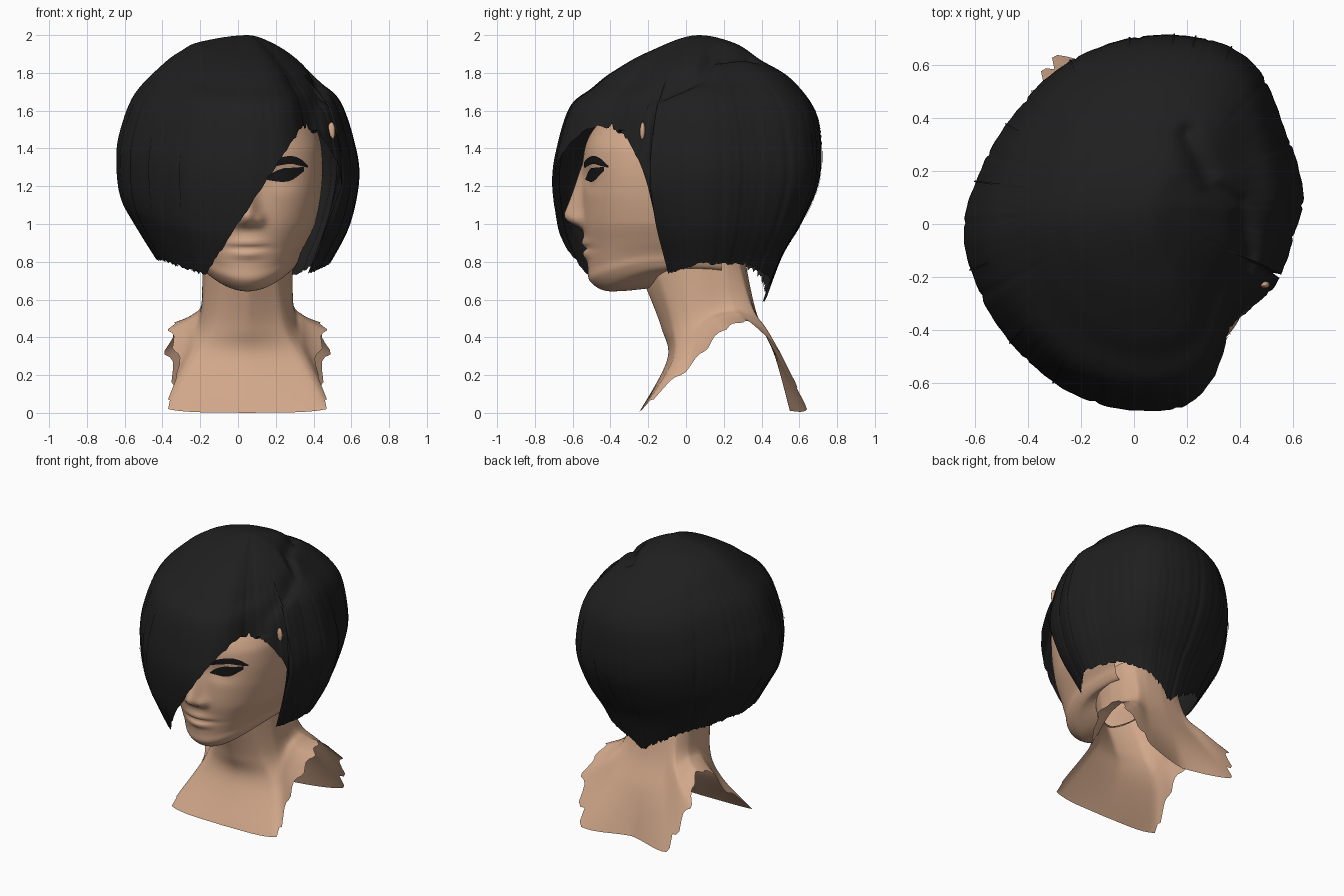
import bpy, bmesh, math, random
from mathutils import Vector

if "Cube" in bpy.data.objects:
    bpy.data.objects.remove(bpy.data.objects["Cube"])

random.seed(4)
CX = 0.05  # head centre line


def material(name, rgb):
    m = bpy.data.materials.new(name)
    m.diffuse_color = (*rgb, 1)
    m.use_nodes = True
    m.node_tree.nodes["Principled BSDF"].inputs["Base Color"].default_value = m.diffuse_color
    return m


SKIN = material("skin", (0.64, 0.39, 0.255))
HAIR = material("black hair", (0.0135, 0.0135, 0.0135))
DARK = material("eye black", (0.008, 0.008, 0.009))


def clamp(v):
    return max(0, min(1, v))


def spline(pts, t, closed=False):
    """Catmull-Rom through equal-length tuples, t in point units."""
    n = len(pts)
    i = math.floor(t) if closed else min(max(int(t), 0), n - 2)
    f = t - i
    get = (lambda k: pts[k % n]) if closed else (lambda k: pts[min(max(k, 0), n - 1)])
    a, b, c, d = get(i - 1), get(i), get(i + 1), get(i + 2)
    return [0.5 * (2 * q + (r - p) * f + (2 * p - 5 * q + 4 * r - s) * f * f
                   + (3 * q - p - 3 * r + s) * f ** 3) for p, q, r, s in zip(a, b, c, d)]


def grid(name, rows, mat, wrap=False, centre=(0.05, 0, 1.1)):
    """Smooth surface from rows of points, facing away from centre."""
    bm = bmesh.new()
    vs = [[bm.verts.new(p) for p in r] for r in rows]
    n = len(rows[0])
    for a, b in zip(vs, vs[1:]):
        for j in range(n if wrap else n - 1):
            k = (j + 1) % n
            bm.faces.new((a[j], a[k], b[k], b[j]))
    bmesh.ops.remove_doubles(bm, verts=bm.verts, dist=1e-5)
    bm.normal_update()
    c = Vector(centre)
    if sum(f.normal.dot(f.calc_center_median() - c) * f.calc_area() for f in bm.faces) < 0:
        bmesh.ops.reverse_faces(bm, faces=bm.faces)
    for f in bm.faces:
        f.smooth = True
    me = bpy.data.meshes.new(name)
    bm.to_mesh(me)
    bm.free()
    me.materials.append(mat)
    ob = bpy.data.objects.new(name, me)
    bpy.context.collection.objects.link(ob)
    return ob


# ---- face: rows of (z, front y, half width, centre y) plus feature bumps
FACE = [(.66, -.19, .19, .05), (.645, -.34, .22, .04), (.65, -.44, .25, .02), (.70, -.51, .27, 0),
        (.77, -.52, .285, 0), (.87, -.53, .32, 0), (1.0, -.55, .36, 0), (1.15, -.55, .39, 0),
        (1.3, -.55, .40, 0), (1.45, -.52, .385, 0), (1.57, -.43, .33, 0), (1.65, -.33, .25, 0)]


def bump(x, z, x0, z0, sx, sz):
    return math.exp(-((x - x0) / sx) ** 2 - ((z - z0) / sz) ** 2)


def features(x, z):
    x = abs(x)
    if z > 1.05:
        amp = 0.095 * max(0, 1 - (z - 1.05) / 0.27) ** 1.1
    else:
        amp = 0.095 * max(0, 1 - ((1.05 - z) / 0.075) ** 2)
    wid = 0.032 + 0.028 * clamp((1.25 - z) / 0.22)
    d = amp * math.exp(-(x / wid) ** 2)
    d += 0.025 * bump(x, z, .065, 1.02, .025, .03)             # nostrils
    d += 0.018 * bump(x, z, 0, .90, .10, .022) + 0.02 * bump(x, z, 0, .84, .085, .024)
    d -= 0.012 * bump(x, z, 0, .872, .12, .008)                # mouth line
    d -= 0.035 * bump(x, z, .17, 1.25, .09, .055)              # eye socket
    d += 0.018 * bump(x, z, .19, 1.25, .06, .035)              # eyeball
    return d


def face_point(t, a):
    z, yf, w, yc = spline(FACE, t)
    c, s = math.cos(a), math.sin(a)
    p = 0.78 - 0.18 * clamp((z - .75) / .4) + 0.3 * clamp((z - 1.4) / .15)
    y = yc + (yf - yc) * math.copysign(abs(c) ** p, c)
    z += 0.12 * s * s * clamp((1 - z) / .35)                   # jaw rises to the ears
    if c > 0 and t > 2.5:
        y -= features(w * s, z)
    return Vector((CX + w * s, y, z))


head_rows = [[face_point(i * 11 / 88, math.radians(-106 + 212 * j / 90)) for j in range(91)]
             for i in range(89)]
grid("face", head_rows, SKIN)


def on_face(x, z):
    lo, hi = 5.0, 11.0
    for _ in range(30):
        mid = (lo + hi) / 2
        lo, hi = (mid, hi) if spline(FACE, mid)[0] < z else (lo, mid)
    w = spline(FACE, lo)[2]
    return face_point(lo, math.asin(max(-1, min(1, x / w)))) + Vector((0, -0.007, 0))


# ---- brows and eyes: thin plates from (x, low z, high z) stations
BROW = [(.10, 1.295, 1.325), (.17, 1.31, 1.35), (.23, 1.318, 1.36), (.28, 1.308, 1.345), (.32, 1.298, 1.308)]
EYE = [(.10, 1.235, 1.243), (.135, 1.228, 1.272), (.19, 1.223, 1.295), (.24, 1.235, 1.298), (.30, 1.28, 1.302)]
for label, stations in (("brow", BROW), ("eye", EYE)):
    for side, s in (("left", 1), ("right", -1)):
        rows = []
        for i in range(17):
            x, lo, hi = spline(stations, i / 4)
            rows.append([on_face(s * x, lo + (hi - lo) * k / 4) for k in range(5)])
        grid(f"{side}_{label}", rows, DARK, centre=(CX, 0, 1.3))

# ---- neck and torn-edged bust: half the columns, front to back, top to hem
BUST = [[(0, -.21, .66), (0, -.13, .45), (0, -.1, .28), (0, -.25, 0)],
        [(.15, -.15, .73), (.19, -.07, .46), (.28, -.07, .28), (.42, -.23, .02)],
        [(.215, -.04, .80), (.24, .02, .5), (.30, .03, .37), (.37, .03, .24)],
        [(.24, .1, .86), (.245, .12, .56), (.30, .16, .5), (.43, .2, .43)],
        [(.22, .2, .88), (.235, .24, .6), (.29, .29, .52), (.38, .34, .48)],
        [(.17, .26, .88), (.2, .34, .58), (.29, .43, .44), (.45, .51, .3)],
        [(.1, .29, .88), (.13, .36, .55), (.22, .47, .32), (.34, .64, .02)],
        [(0, .3, .88), (0, .37, .54), (0, .47, .3), (0, .55, .01)]]
cols = BUST + [[(-x, y, z) for x, y, z in c] for c in BUST[-2:0:-1]]
STEPS = 8
total = len(cols) * STEPS
rows = []
for i in range(29):
    row = []
    for j in range(total):
        k = min(j, total - j) / STEPS                          # column position, front 0 to back 7
        tooth = 0.3 * abs(math.sin(k * 5.1)) if 1.1 < k < 5.8 else 0
        level = [spline(c, i / 28 * (3 - tooth)) for c in cols]
        a, b, f = level[j // STEPS], level[(j // STEPS + 1) % len(cols)], j % STEPS / STEPS
        x, y, z = [(spline(level, j / STEPS, True)[q] * .5 + (a[q] + (b[q] - a[q]) * f) * .5) for q in range(3)]
        row.append((CX + x, y, max(0, z)))
    rows.append(row)
grid("neck_and_bust", rows, SKIN, wrap=True, centre=(CX, .15, .3))

# ---- hair: outline seen from above, and (radius, z) profiles on four sides
C = (0.05, 0.07)
OUTLINE = [(-.65, -.03), (-.6, -.22), (-.42, -.5), (-.2, -.66), (.08, -.71), (.27, -.67), (.35, -.56),
           (.39, -.42), (.52, -.26), (.6, -.05), (.645, .1), (.62, .22), (.56, .38), (.47, .6), (.38, .67),
           (.1, .715), (-.1, .68), (-.3, .58), (-.45, .42), (-.58, .2)]
FRONT = [(0, 2), (.35, 1.91), (.6, 1.8), (.73, 1.72), (.88, 1.62), (.97, 1.4), (1, 1.22), (.97, 1), (.93, .88), (.78, .62)]
LEFT = [(0, 2), (.36, 1.965), (.5, 1.92), (.64, 1.85), (.86, 1.69), (.97, 1.5), (1, 1.35), (.97, 1.15), (.84, .98), (.6, .72)]
BACK = [(0, 2), (.3, 1.955), (.5, 1.87), (.75, 1.77), (.95, 1.6), (1, 1.4), (.97, 1.2), (.83, 1), (.67, .82), (.5, .52)]
RIGHT = [(0, 2), (.25, 1.95), (.5, 1.85), (.66, 1.75), (.83, 1.65), (.95, 1.45), (1, 1.25), (.92, 1), (.75, .8), (.6, .66)]
HEM = [(-180, .82), (-140, .81), (-112, .74), (-30, .73), (-15, .76), (0, .79), (35, .79), (60, .72), (76, .66),
       (90, .58), (105, .66), (135, .76), (180, .82)]
PART = [Vector(p) for p in ((.2, .34), (.29, .14), (.4, .08), (.44, -.1), (.41, -.3), (.37, -.42))]
polar = sorted((math.degrees(math.atan2(y - C[1], x - C[0])), math.hypot(x - C[0], y - C[1])) for x, y in OUTLINE)
polar = [(polar[-1][0] - 360, polar[-1][1])] + polar + [(polar[0][0] + 360, polar[0][1])]


def lerp_table(tab, x):
    for (a, u), (b, v) in zip(tab, tab[1:]):
        if x <= b:
            return u + (v - u) * (x - a) / (b - a)
    return tab[-1][1]


def wrap_deg(d):
    return (d + 180) % 360 - 180


def radius(d):
    return sum(lerp_table(polar, wrap_deg(d + k)) for k in (-5, -2.5, 0, 2.5, 5)) / 5


def part_distance(x, y):
    best, p = 9, Vector((x, y))
    for a, b in zip(PART, PART[1:]):
        t = clamp((p - a).dot(b - a) / (b - a).length_squared)
        best = min(best, (p - a - (b - a) * t).length)
    return best


def hair_column(d):
    """Returns a function u(0..9) -> point for the lock running at d degrees."""
    a = math.radians(d)
    c, s = math.cos(a), math.sin(a)
    w = (max(0, -s) ** 2, max(0, -c) ** 2, max(0, s) ** 2, max(0, c) ** 2)
    prof = [[sum(k * q[i] for k, q in zip(w, pts)) for i in (0, 1)] for pts in zip(FRONT, LEFT, BACK, RIGHT)]
    prof.insert(0, (-prof[1][0], prof[1][1]))                  # mirrored point keeps the crown round
    big = radius(d)
    tuck = 0.2 * math.exp(-((d + 45) / 25) ** 2)               # side lock curls in to the jaw

    def point(u):
        r, z = spline(prof, u + 1)
        r *= 1 - tuck * clamp((1.2 - z) / .45)
        return Vector((C[0] + big * r * c, C[1] + big * r * s, z))
    return point


def stopped(p, d):
    if p.z < lerp_table(HEM, d):
        return True
    edge = -.16 - .22 * max(0, (p.z - .74) / .8) ** 3          # front edge of the side hair
    fringe = min(1.56, .74 + 1.53 * (p.x + .17))               # diagonal fringe
    return p.z < fringe and p.y < edge


def hair_end(point, d):
    u = 3.0
    while u < 9 and not stopped(point(u), d):
        u += 0.02
    return min(u, 9)


N, M = 264, 56
columns = []
for j in range(N):
    d = wrap_deg(j * 360 / N)
    point = hair_column(d)
    end = hair_end(point, d) + random.uniform(-.04, .03)
    groove = 0.002 * (math.sin(j * .9) * math.sin(j * .37 + 1)) - (0.006 if j % 17 == 0 else 0)
    col = []
    for i in range(M + 1):
        p = point(end * i / M)
        out = Vector((p.x - C[0], p.y - C[1], 0))
        if out.length > 0.01:
            p += out.normalized() * groove * clamp(i / M * 2 - .4)
        if p.z > 1.5:                                          # parting crease
            p.z -= 0.04 * math.exp(-(part_distance(p.x, p.y) / .035) ** 2)
        col.append(p)
    columns.append(col)
grid("hair", [[c[i] for c in columns] for i in range(M + 1)], HAIR, wrap=True)

# ---- loose strands: thin ribbons lying just off the hair
for k, d in enumerate((62, 74, 81, 96, 118, 150, 172, -160, -135, -118)):
    point = hair_column(d)
    end = hair_end(point, d)
    a = math.radians(d)
    out = Vector((math.cos(a), math.sin(a), 0))
    side = Vector((-math.sin(a), math.cos(a), 0)) * 0.004
    rows = []
    for i in range(21):
        t = i / 20
        p = point(3.2 + (end - 3.2) * t) + out * 0.006 * math.sin(math.pi * t)
        rows.append([p - side * (1.1 - t), p + side * (1.1 - t)])
    grid(f"strand_{k + 1}", rows, HAIR)

# ---- sliver of skin showing through the side hair
d = math.degrees(math.atan2(-.24 - C[1], .51 - C[0]))
point = hair_column(d)
spot = min((point(u / 50) for u in range(150, 400)), key=lambda p: abs(p.z - 1.49))
bpy.ops.mesh.primitive_uv_sphere_add(segments=12, ring_count=8, location=spot)
ear = bpy.context.object
ear.name = "ear_tip"
ear.scale = (.02, .014, .05)
ear.data.materials.append(SKIN)
bpy.ops.object.shade_smooth()
